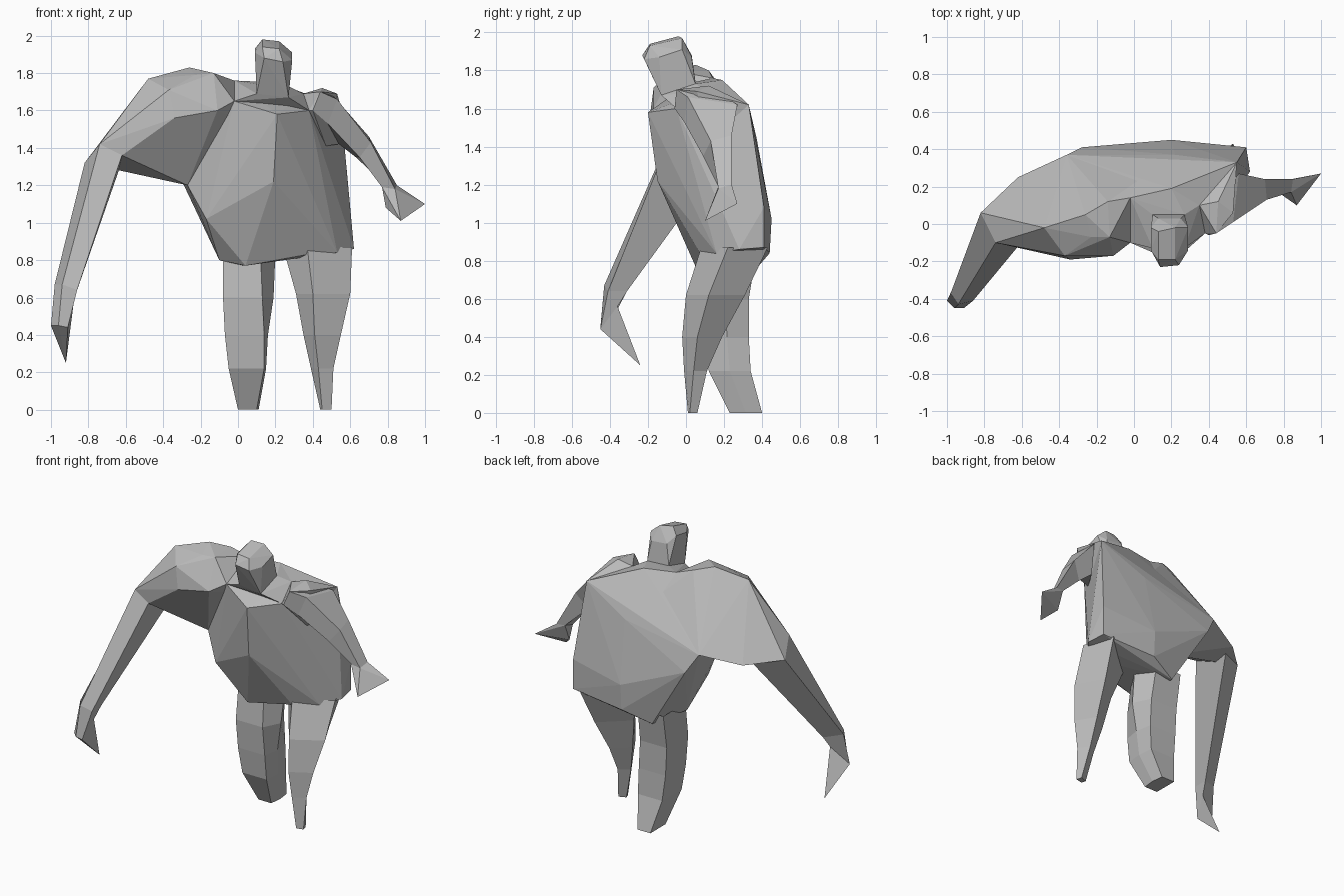
import bpy
import bmesh

# Remove the default cube only
default_cube = bpy.data.objects.get("Cube")
if default_cube:
    bpy.data.objects.remove(default_cube, do_unlink=True)

# One plain grey skin
skin = bpy.data.materials.new("grey_skin")
skin.use_nodes = True
grey = (0.5, 0.5, 0.5, 1.0)
skin.diffuse_color = grey
skin.node_tree.nodes["Principled BSDF"].inputs["Base Color"].default_value = grey


def finish(name, bm):
    """Turn a bmesh into a flat shaded, skin coloured object."""
    bmesh.ops.recalc_face_normals(bm, faces=bm.faces[:])
    mesh = bpy.data.meshes.new(name)
    bm.to_mesh(mesh)
    bm.free()
    mesh.materials.append(skin)
    part = bpy.data.objects.new(name, mesh)
    bpy.context.scene.collection.objects.link(part)
    return part


def hull(name, points):
    """Faceted mass stretched around a few landmark points."""
    bm = bmesh.new()
    for point in points:
        bm.verts.new(point)
    bmesh.ops.convex_hull(bm, input=bm.verts[:])
    loose = [v for v in bm.verts if not v.link_faces]
    bmesh.ops.delete(bm, geom=loose, context="VERTS")
    return finish(name, bm)


def loft(name, rings, foot=False):
    """Limb skinned over successive rings of equal size, with an optional sole."""
    bm = bmesh.new()
    loops = [[bm.verts.new(point) for point in ring] for ring in rings]
    for lower, upper in zip(loops, loops[1:]):
        count = len(lower)
        for i in range(count):
            j = (i + 1) % count
            bm.faces.new((lower[i], lower[j], upper[j], upper[i]))
    if foot:
        bm.faces.new(loops[-1])
    return finish(name, bm)


def merge(base, others):
    """Fuse overlapping masses into one skin and drop the helpers."""
    for other in others:
        union = base.modifiers.new(other.name, "BOOLEAN")
        union.operation = "UNION"
        union.solver = "EXACT"
        union.object = other
    graph = bpy.context.evaluated_depsgraph_get()
    fused = bpy.data.meshes.new_from_object(base.evaluated_get(graph))
    base.modifiers.clear()
    base.data = fused
    for other in others:
        bpy.data.objects.remove(other, do_unlink=True)


def wedge_ring(z, left, right, inner, front, back):
    """Five sided cross-section, pointed towards the other leg."""
    middle = (front + back) / 2
    corners = [(left, front), (right, front), (inner, middle), (right, back), (left, back)]
    return [(x, y, z) for x, y in corners]


def diamond_ring(z, inner, front, outer, back):
    """Cross-section with corners given as x, y pairs."""
    return [(x, y, z) for x, y in (inner, front, outer, back)]


# Landmarks shared by the trunk and the heavy shoulder
shared = dict(
    collar_front=(-.02, -.1, 1.65),
    collar_back=(-.02, .14, 1.76),
    spine_middle=(.22, .37, 1.45),
    back_armpit=(-.36, .37, 1.35),
    front_armpit=(-.27, .05, 1.2),
)

# Landmarks of the trunk only
trunk = dict(
    neck_back=(.2, .19, 1.75),
    breast_bone=(.21, -.2, 1.58),
    breast_left=(.38, -.05, 1.6),
    shoulder_left=(.35, .1, 1.69),
    shoulder_blade_left=(.55, .33, 1.62),
    navel=(.19, -.15, 1.22),
    ribs_left=(.47, .17, 1.41),
    ribs_back_right=(-.28, .41, 1.22),
    flank_left=(.6, .41, 1.08),
    flank_right=(-.17, -.01, 1.02),
    hip_right=(-.1, .13, .8),
    groin_right=(.04, .05, .77),
    groin_middle=(.24, .07, .81),
    groin_left=(.37, .08, .83),
    hip_front_left=(.53, .16, .84),
    hip_left=(.62, .28, .86),
    rump_left=(.6, .41, .87),
    rump_high=(.2, .45, 1.02),
    rump_middle=(.2, .44, .84),
    rump_right=(0, .38, .77),
)

# Landmarks of the heavy shoulder only
heavy = dict(
    shoulder_corner=(-.48, -.02, 1.77),
    hump_top=(-.26, .05, 1.83),
    hump_inner=(-.14, .12, 1.8),
    muscle_outer_top=(-.37, -.17, 1.71),
    muscle_middle_top=(-.23, -.07, 1.79),
    muscle_inner_top=(-.13, -.07, 1.8),
    muscle_outer_base=(-.34, -.19, 1.56),
    muscle_inner_base=(-.11, -.17, 1.6),
    web_back=(-.62, .25, 1.3),
    web_front=(-.51, .02, 1.29),
)

# Rings of the heavy arm run back, top, front, under
elbow_right = [(-.82, .06, 1.32), (-.74, -.1, 1.42), (-.62, -.12, 1.36), (-.63, .17, 1.3)]
wrist_right = [(-1, -.41, .45), (-.96, -.45, .45), (-.91, -.45, .44), (-.88, -.36, .56)]

torso = hull("torso", [*shared.values(), *trunk.values()])
masses = [hull("heavy_shoulder_right", [*shared.values(), *heavy.values(), *elbow_right])]
loft("forearm_right", [
    elbow_right,
    [(-.98, -.37, .67), (-.94, -.43, .67), (-.86, -.41, .64), (-.86, -.31, .64)],
    wrist_right,
])
hull("hand_right", [*wrist_right, (-.92, -.24, .25)])

# Small arm on the left
shoulder_left = [(.45, .12, 1.72), (.44, -.05, 1.7), (.4, -.06, 1.6), (.47, .1, 1.41)]
wrist_left = [(.85, .24, 1.2), (.84, .17, 1.18), (.77, .17, 1.19), (.79, .23, 1.2)]
masses.append(hull("shoulder_cap_left", [
    *shoulder_left,
    trunk["shoulder_left"],
    trunk["shoulder_blade_left"],
    trunk["breast_left"],
    (.53, .06, 1.69),
]))
loft("arm_left", [
    shoulder_left,
    [(.56, .27, 1.62), (.53, .01, 1.66), (.48, -.01, 1.53), (.54, .22, 1.42)],
    [(.7, .24, 1.46), (.71, .13, 1.43), (.65, .09, 1.35), (.63, .2, 1.35)],
    wrist_left,
])
hull("hand_left", [*wrist_left, (1, .27, 1.1), (.87, .1, 1.01), (.79, .18, 1.08)])

# Neck and jutting head
neck_base = [(.1, .05, 1.74), (.1, -.13, 1.69), (.27, -.13, 1.67), (.27, .05, 1.73)]
masses.append(hull("neck_collar", [
    *neck_base,
    shared["collar_front"],
    shared["collar_back"],
    trunk["neck_back"],
    trunk["shoulder_left"],
    trunk["breast_left"],
]))
masses.append(hull("head", [
    *neck_base,
    # face
    (.09, -.14, 1.91), (.14, -.23, 1.88), (.24, -.22, 1.86), (.29, -.14, 1.87),
    # back of the skull
    (.09, -.02, 1.93), (.29, -.02, 1.91), (.13, .03, 1.88), (.25, .03, 1.87),
    # crown
    (.13, -.19, 1.94), (.22, -.19, 1.93), (.13, -.04, 1.98), (.22, -.02, 1.97),
]))
merge(torso, masses)
torso.name = "torso_and_head"

# Legs
loft("leg_right", [
    wedge_ring(.84, -.08, .12, .2, .12, .37),
    wedge_ring(.6, -.08, .13, .19, .09, .33),
    wedge_ring(.4, -.07, .14, .16, .1, .33),
    wedge_ring(.22, -.05, .14, .15, .12, .34),
    wedge_ring(0, 0, .1, .11, .23, .4),
], foot=True)
loft("leg_left", [
    diamond_ring(.87, (.24, .22), (.37, .08), (.61, .22), (.53, .43)),
    diamond_ring(.62, (.31, .14), (.4, .0), (.6, .12), (.5, .31)),
    diamond_ring(.4, (.35, .1), (.41, -.02), (.55, .06), (.47, .19)),
    diamond_ring(.22, (.39, .06), (.43, -.01), (.51, .04), (.46, .11)),
    diamond_ring(0, (.44, .04), (.45, .01), (.5, .02), (.49, .06)),
], foot=True)
